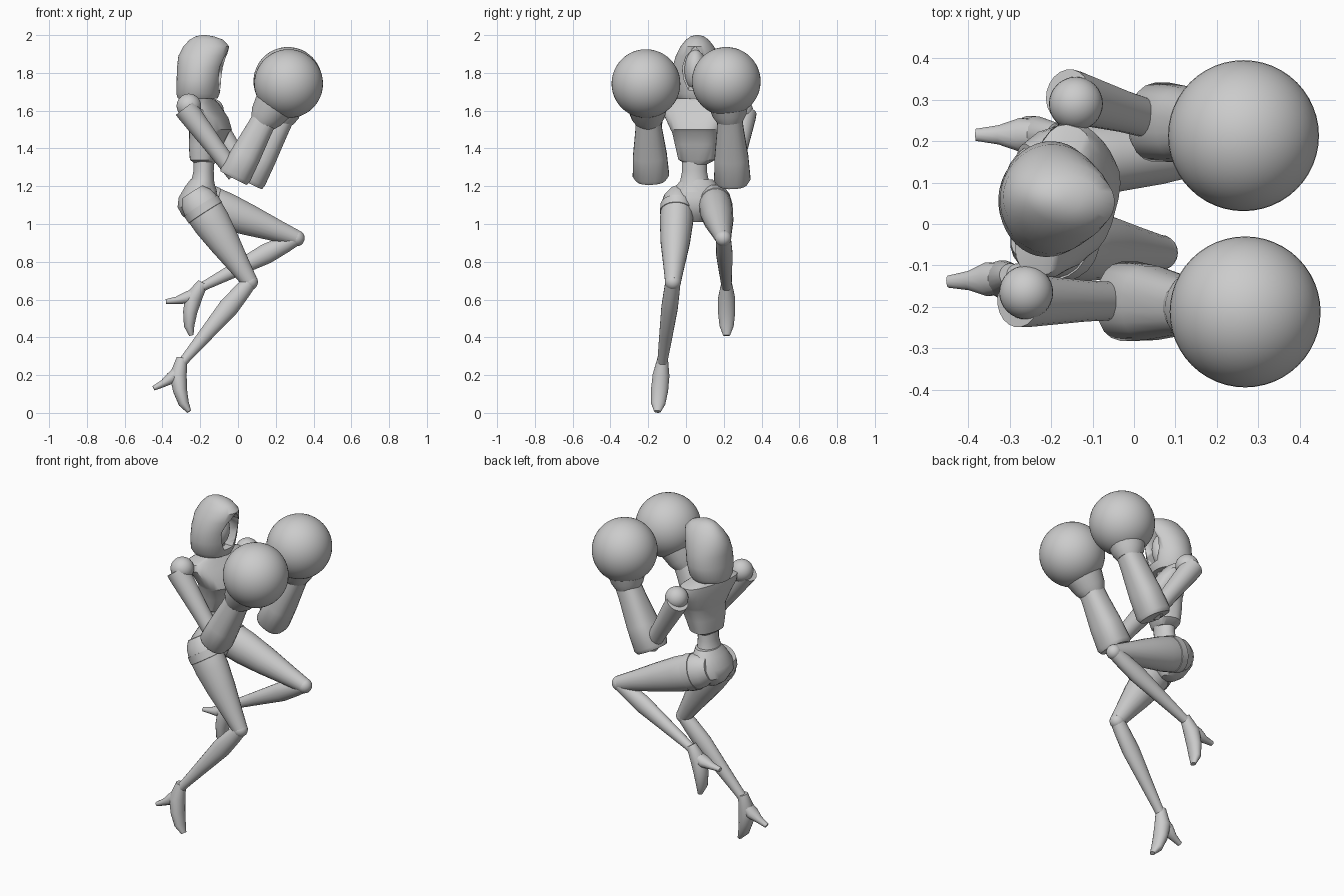
import bpy, bmesh, math
from mathutils import Vector, Matrix

if "Cube" in bpy.data.objects:
    bpy.data.objects.remove(bpy.data.objects["Cube"], do_unlink=True)

GREY = (0.6, 0.6, 0.6, 1)
mat = bpy.data.materials.new("plain grey")
mat.use_nodes = True
mat.diffuse_color = GREY
mat.node_tree.nodes["Principled BSDF"].inputs["Base Color"].default_value = GREY


def finish(bm, name, angle=40):
    """Turn a bmesh into a shaded, coloured object."""
    bmesh.ops.recalc_face_normals(bm, faces=bm.faces)
    mesh = bpy.data.meshes.new(name)
    bm.to_mesh(mesh)
    bm.free()
    ob = bpy.data.objects.new(name, mesh)
    bpy.context.collection.objects.link(ob)
    mesh.materials.append(mat)
    bpy.ops.object.select_all(action="DESELECT")
    ob.select_set(True)
    bpy.context.view_layer.objects.active = ob
    bpy.ops.object.shade_smooth_by_angle(angle=math.radians(angle))
    return ob


def skin(bm, rings):
    """Bridge successive vertex rings with quads and cap the ends."""
    n = len(rings[0])
    for a, b in zip(rings, rings[1:]):
        for i in range(n):
            j = (i + 1) % n
            bm.faces.new((a[i], a[j], b[j], b[i]))
    bm.faces.new(rings[0])
    bm.faces.new(rings[-1])


def oval(ru, rv, sides, power):
    """Points of an ellipse; a power below one makes it boxier."""
    for k in range(sides):
        a = math.tau * (k + 0.5) / sides
        c, s = math.cos(a), math.sin(a)
        yield ru * math.copysign(abs(c) ** power, c), rv * math.copysign(abs(s) ** power, s)


def limb(name, path, radii, sides=20, power=1.0):
    """Tube along a path; each radius is (in the side plane, across it)."""
    bm, rings = bmesh.new(), []
    pts = [Vector(p) for p in path]
    for i, p in enumerate(pts):
        tangent = (pts[min(i + 1, len(pts) - 1)] - pts[max(i - 1, 0)]).normalized()
        u = Vector((0, 1, 0)).cross(tangent).normalized()
        v = tangent.cross(u)
        rings.append([bm.verts.new(p + u * a + v * b) for a, b in oval(*radii[i], sides, power)])
    skin(bm, rings)
    return finish(bm, name)


def straight(name, start, end, profile, power=1.0):
    """Straight tube; profile rows are (fraction, in-plane radius, across radius)."""
    a, b = Vector(start), Vector(end)
    return limb(name, [a.lerp(b, t) for t, _, _ in profile], [(u, v) for _, u, v in profile], power=power)


def stack(sections, cy, yaw=0, sides=24, power=1.0):
    """Horizontal rounded sections (z, centre x, half depth, half width), turned by yaw."""
    bm = bmesh.new()
    turn = Matrix.Rotation(math.radians(yaw), 3, "Z")
    skin(bm, [[bm.verts.new(Vector((cx, cy, z)) + turn @ Vector((a, b, 0)))
               for a, b in oval(rx, ry, sides, power)] for z, cx, rx, ry in sections])
    return bm


def ball(name, centre, scale, segments=32):
    bm = bmesh.new()
    place = Matrix.Translation(centre) @ Matrix.Diagonal((*scale, 1))
    bmesh.ops.create_uvsphere(bm, u_segments=segments, v_segments=segments // 2, radius=1, matrix=place)
    return finish(bm, name, 60)


# Hood with a pointed arch hollowed out for the face
hood = finish(stack([
    (1.665, -.213, .105, .11), (1.69, -.212, .115, .128), (1.76, -.205, .12, .14),
    (1.83, -.197, .126, .132), (1.89, -.185, .131, .114),
    (1.94, -.168, .122, .088), (1.975, -.167, .09, .06), (1.993, -.176, .05, .035),
    (2.0, -.18, .012, .01)], .06, -8, 40), "hood")
ARCH = [(-.035, 1.71), (.035, 1.71), (.06, 1.77), (.066, 1.83), (.048, 1.885), (0, 1.94),
        (-.048, 1.885), (-.066, 1.83), (-.06, 1.77)]
bm = bmesh.new()
skin(bm, [[bm.verts.new((x, .048 + y, z)) for y, z in ARCH] for x in (-.16, .05)])
cutter = finish(bm, "face_cutter")
cutter.hide_render = True
cut = hood.modifiers.new("face_opening", "BOOLEAN")
cut.operation, cut.object = "DIFFERENCE", cutter
bpy.context.view_layer.objects.active = hood
bpy.ops.object.modifier_apply(modifier=cut.name)
bpy.data.objects.remove(cutter, do_unlink=True)

# Head and neck
ball("face", (-.18, .05, 1.815), (.08, .06, .11))
straight("neck", (-.18, .05, 1.6), (-.175, .055, 1.76), [(0, .055, .06), (.4, .042, .045), (1, .04, .042)])

# Torso pieces
finish(stack([
    (1.315, -.175, .045, .05), (1.34, -.18, .068, .098), (1.42, -.17, .083, .116),
    (1.485, -.152, .098, .13), (1.5, -.148, .107, .138), (1.56, -.163, .1, .168),
    (1.605, -.183, .085, .19), (1.64, -.195, .072, .185), (1.67, -.195, .05, .09)], .058, -15, 24, .72), "chest", 30)
finish(stack([
    (1.17, -.19, .08, .1), (1.22, -.188, .062, .078), (1.28, -.182, .054, .066), (1.36, -.18, .055, .068)], .045), "waist")
finish(stack([
    (1.235, -.19, .063, .085), (1.2, -.2, .08, .112), (1.14, -.21, .105, .148),
    (1.09, -.213, .108, .145), (1.045, -.212, .085, .085), (1.01, -.205, .045, .035)], .058), "pelvis")

# Per-side joints: shoulder, elbow, wrist, glove, hip, knee, ankle, foot pitch and toe-in
sides = {
    "right": ((-.26, -.165, 1.625), (-.013, -.186, 1.262), (.143, -.2, 1.56), (.268, -.212, 1.743),
              (-.205, -.045, 1.11), (.063, -.069, .693), (-.292, -.125, .27), 0, .1),
    "left": ((-.14, .29, 1.6), (.066, .245, 1.24), (.232, .232, 1.565), (.264, .213, 1.755),
             (-.19, .15, 1.115), (.31, .197, .925), (-.188, .215, .668), 20, 0),
}
FOOT = [(-.005, .02), (-.025, -.07), (-.015, -.15), (.005, -.22), (.033, -.263)]
HEEL = [(-.01, -.035), (-.06, -.085), (-.105, -.115), (-.155, -.14)]

for side, (shoulder, elbow, wrist, glove, hip, knee, ankle, pitch, toe_in) in sides.items():
    out = Vector((-.02, -.02 if side == "right" else .02, -.01))

    # Arm
    ball(side + "_shoulder", shoulder, (.065,) * 3)
    straight(side + "_upper_arm", Vector(shoulder) + out, elbow,
             [(0, .062, .064), (.08, .062, .064), (.6, .05, .05), (1, .045, .045)])
    straight(side + "_forearm", elbow, wrist,
             [(-.06, .08, .082), (0, .086, .097), (.35, .081, .09), (.8, .07, .071), (1, .067, .066)], .8)
    straight(side + "_cuff", wrist, glove, [(-.15, .066, .066), (.05, .09, .09), (.5, .115, .115)])
    ball(side + "_glove", glove, (.182,) * 3, 48)

    # Leg
    straight(side + "_thigh", hip, knee,
             [(-.14, .065, .05), (-.06, .092, .076), (.05, .104, .088), (.25, .1, .088),
              (.5, .083, .078), (.8, .058, .056), (1, .043, .042)])
    straight(side + "_shorts_hem", hip, knee, [(.03, .106, .09), (.12, .106, .091), (.125, .1, .087)])
    ball(side + "_knee", knee, (.043, .043, .043), 20)
    straight(side + "_shin", knee, ankle,
             [(0, .038, .04), (.12, .046, .042), (.32, .054, .044), (.65, .039, .036), (.95, .026, .028), (1.03, .026, .028)])

    # High-heeled shoe, pitched about the ankle
    turn = Matrix.Rotation(math.radians(pitch), 3, "Y")

    def place(points):
        return [Vector(ankle) + turn @ Vector((x, z * toe_in, z)) for x, z in points]

    limb(side + "_shoe", place(FOOT), [(.028, .028), (.046, .045), (.038, .046), (.028, .038), (.012, .018)])
    limb(side + "_shoe_heel", place(HEEL), [(.03, .034), (.033, .042), (.02, .024), (.013, .015)], 12)
